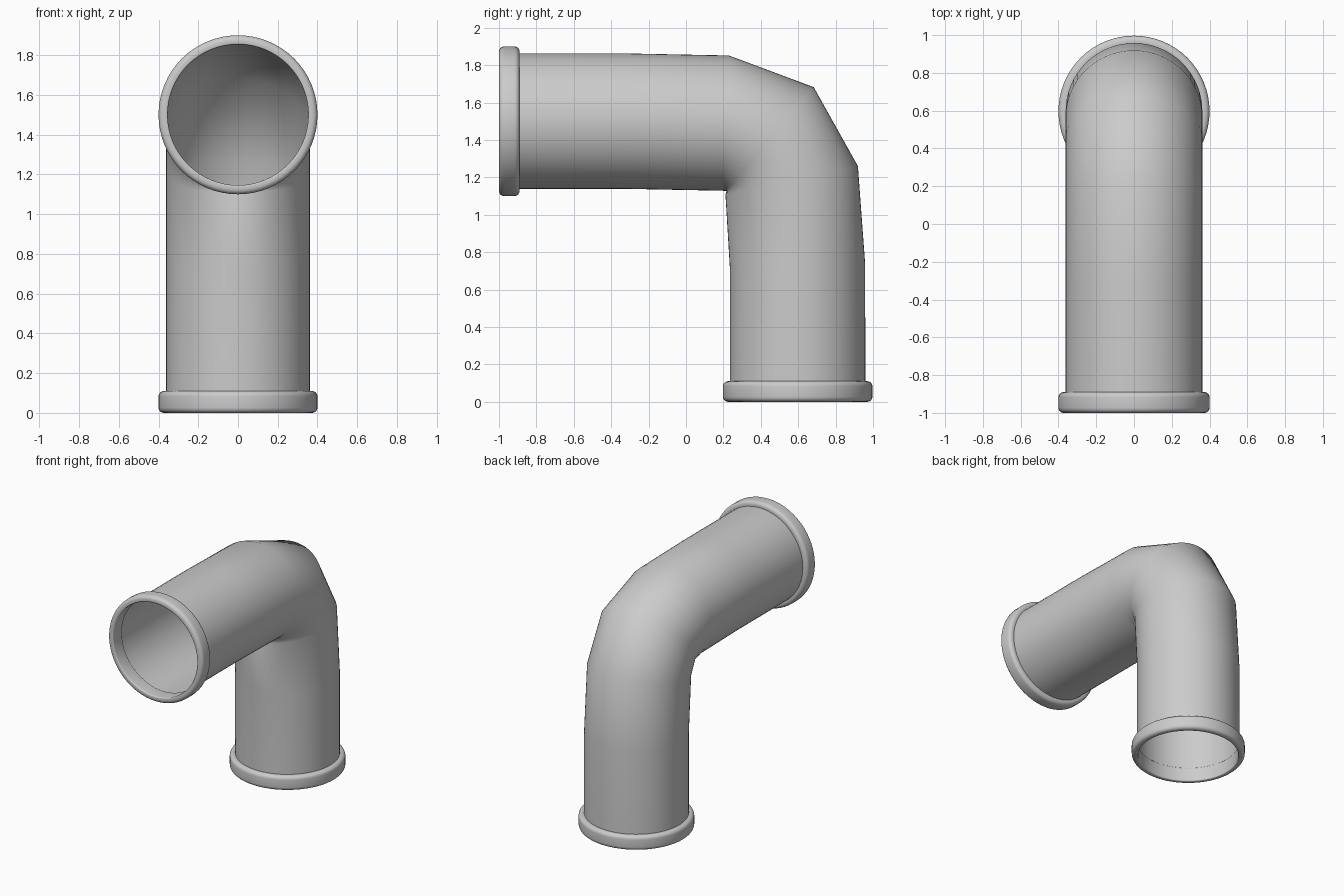
import bpy, math
from mathutils import Vector

if "Cube" in bpy.data.objects:
    bpy.data.objects.remove(bpy.data.objects["Cube"])

SEGS = 64
R = 0.362


def loft(name, rings, closed=False):
    """Skin a list of equal-length rings of points into a smooth mesh."""
    n, k = len(rings[0]), len(rings)
    verts = [p for ring in rings for p in ring]
    faces = []
    for i in range(k if closed else k - 1):
        a, b = i * n, ((i + 1) % k) * n
        for j in range(n):
            m = (j + 1) % n
            faces.append((a + j, a + m, b + m, b + j))
    mesh = bpy.data.meshes.new(name)
    mesh.from_pydata(verts, [], faces)
    mesh.update()
    for p in mesh.polygons:
        p.use_smooth = True
    obj = bpy.data.objects.new(name, mesh)
    bpy.context.collection.objects.link(obj)
    return obj


def circle(centre, side, radius):
    """Circle spanned by the x axis and the given side direction."""
    pts = []
    for j in range(SEGS):
        a = 2 * math.pi * j / SEGS
        pts.append(centre + radius * (math.cos(a) * Vector((1, 0, 0)) + math.sin(a) * side))
    return pts


# Elbow pipe: each station is centre y, z and the outward angle of its ring
stations = [(-0.98, 1.5, 90), (-0.3, 1.5, 90), (0.21, 1.49, 87), (0.45, 1.405, 50),
            (0.565, 1.185, 12), (0.596, 0.73, 1), (0.597, 0.02, 0)]
rings = []
for y, z, deg in stations:
    a = math.radians(deg)
    rings.append(circle(Vector((0, y, z)), Vector((0, math.cos(a), math.sin(a))), R))
loft("elbow_pipe", rings)

# Rounded collar profile: inner radius, outer radius, length, corner radii
def collar_profile():
    r0, r1, length = 0.354, 0.4, 0.11
    pts = []
    for cr, ct, rad, start in ((r1 - 0.027, 0.027, 0.027, -90), (r1 - 0.027, length - 0.027, 0.027, 0),
                               (r0 + 0.008, length - 0.008, 0.008, 90), (r0 + 0.008, 0.008, 0.008, 180)):
        for i in range(6):
            a = math.radians(start + 18 * i)
            pts.append((cr + rad * math.cos(a), ct + rad * math.sin(a)))
    return pts


# Collars at the two open ends
for name, base, axis, side in (("front_collar", (0, -1, 1.5), (0, 1, 0), (0, 0, -1)),
                               ("bottom_collar", (0, 0.597, 0), (0, 0, 1), (0, 1, 0))):
    loft(name, [circle(Vector(base) + t * Vector(axis), Vector(side), r)
                for r, t in collar_profile()], closed=True)

# Make all normals consistent
import bmesh
for obj in bpy.context.collection.objects:
    bm = bmesh.new()
    bm.from_mesh(obj.data)
    bmesh.ops.recalc_face_normals(bm, faces=bm.faces)
    bm.to_mesh(obj.data)
    bm.free()
